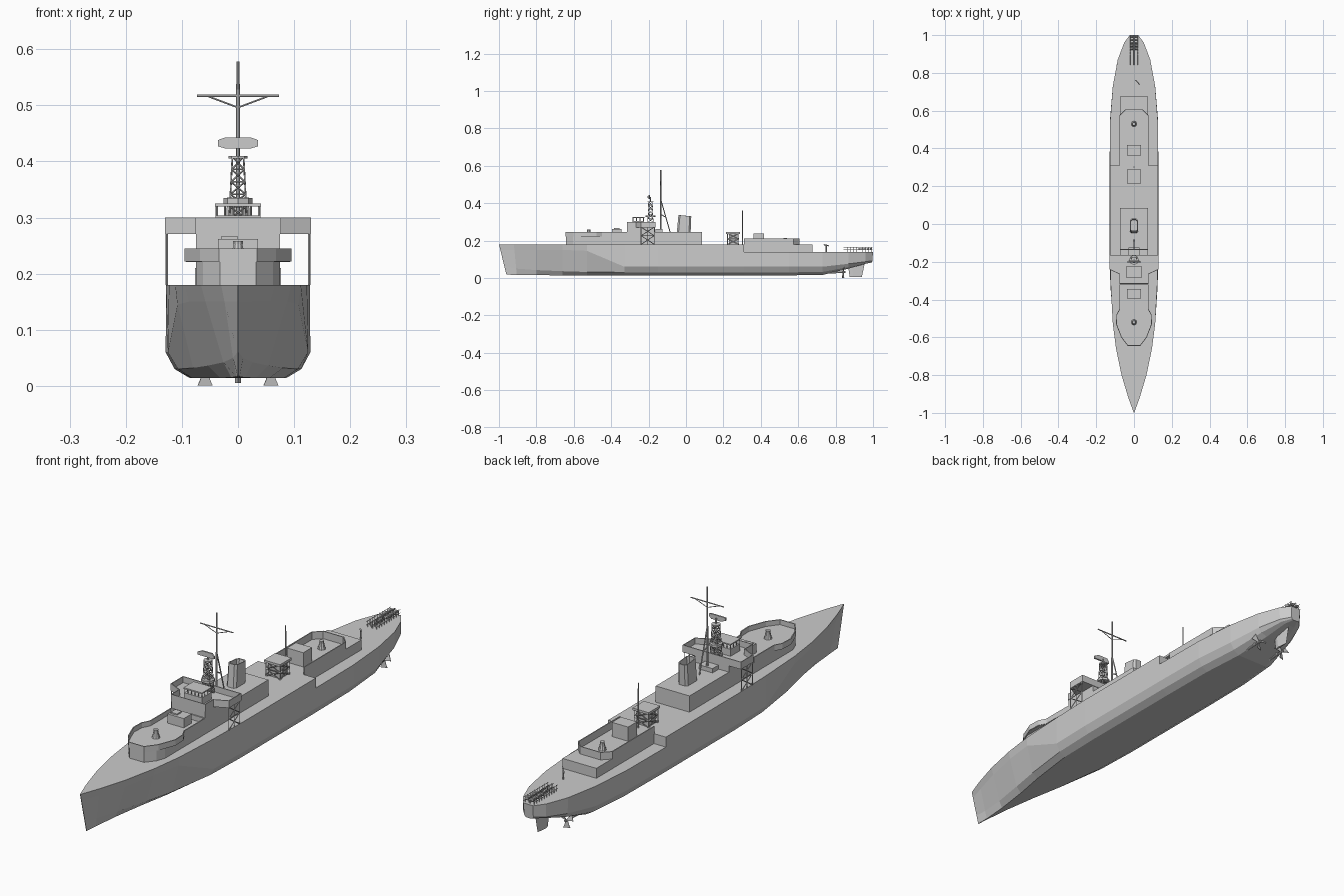
import bpy, bmesh, math
from mathutils import Vector

if "Cube" in bpy.data.objects:
    bpy.data.objects.remove(bpy.data.objects["Cube"])


def finish(name, bm):
    bmesh.ops.recalc_face_normals(bm, faces=bm.faces)
    me = bpy.data.meshes.new(name)
    bm.to_mesh(me)
    bm.free()
    ob = bpy.data.objects.new(name, me)
    bpy.context.collection.objects.link(ob)
    return ob


def loft(name, rings, caps=True):
    bm = bmesh.new()
    rs = [[bm.verts.new(p) for p in r] for r in rings]
    n = len(rs[0])
    for a, b in zip(rs, rs[1:]):
        for i in range(n):
            j = (i + 1) % n
            bm.faces.new((a[i], a[j], b[j], b[i]))
    if caps:
        bm.faces.new(rs[0])
        bm.faces.new(rs[-1])
    bmesh.ops.remove_doubles(bm, verts=bm.verts, dist=1e-5)
    return finish(name, bm)


def prism(name, outline, z0, z1):
    return loft(name, [[(x, y, z) for x, y in outline] for z in (z0, z1)])


def box(name, hx, y0, y1, z0, z1, cx=0):
    return prism(name, [(cx - hx, y0), (cx + hx, y0), (cx + hx, y1), (cx - hx, y1)], z0, z1)


def wall(name, path, z0, z1, closed=False, t=0.004):
    """Thin upright plating following a plan path."""
    bm = bmesh.new()
    lo = [bm.verts.new((x, y, z0)) for x, y in path]
    hi = [bm.verts.new((x, y, z1)) for x, y in path]
    for i in range(len(path) if closed else len(path) - 1):
        j = (i + 1) % len(path)
        bm.faces.new((lo[i], lo[j], hi[j], hi[i]))
    ob = finish(name, bm)
    m = ob.modifiers.new("plating", 'SOLIDIFY')
    m.thickness, m.offset = t, 0
    return ob


def rods(name, segs, r, r2=None, sides=6):
    """Cylinders or cones along a list of point pairs, in one object."""
    bm = bmesh.new()
    for a, b in segs:
        a, b = Vector(a), Vector(b)
        d = b - a
        g = bmesh.ops.create_cone(bm, cap_ends=True, segments=sides, radius1=r,
                                  radius2=r if r2 is None else r2, depth=d.length)
        q = d.to_track_quat('Z', 'Y')
        for v in g['verts']:
            v.co = q @ v.co + (a + b) / 2
    return finish(name, bm)


def truss(a0, a1, b0, b1, bays):
    """Cross-braced panel between the edges a0-a1 and b0-b1."""
    a0, a1, b0, b1 = map(Vector, (a0, a1, b0, b1))
    segs = [(a0, a1), (b0, b1)]
    for i in range(bays):
        s, t = i / bays, (i + 1) / bays
        p, q, u, v = a0.lerp(a1, s), a0.lerp(a1, t), b0.lerp(b1, s), b0.lerp(b1, t)
        segs += [(p, v), (u, q), (q, v)]
    return segs


def tower(hx0, hx1, yc, hy0, hy1, z0, z1, bays):
    c = [(-1, -1), (1, -1), (1, 1), (-1, 1)]
    lo = [(sx * hx0, yc + sy * hy0, z0) for sx, sy in c]
    hi = [(sx * hx1, yc + sy * hy1, z1) for sx, sy in c]
    return [s for i in range(4)
            for s in truss(lo[i], hi[i], lo[(i + 1) % 4], hi[(i + 1) % 4], bays)]


def both(half):
    """Mirror a half plan outline across x = 0."""
    return [(-x, y) for x, y in half] + [(x, y) for x, y in reversed(half)]


# Hull: y, deck z, then half-width and z of knuckle, bilge and bottom
stations = [
    (-1.0, .18, .001, .001, .15, .001, .06, .001, .018),
    (-.92, .18, .030, .024, .15, .009, .050, .003, .016),
    (-.80, .18, .066, .058, .15, .026, .042, .012, .015),
    (-.66, .18, .095, .088, .15, .054, .036, .032, .014),
    (-.53, .18, .112, .108, .145, .080, .032, .056, .014),
    (-.33, .18, .123, .125, .06, .107, .030, .082, .014),
    (-.15, .18, .128, .129, .06, .113, .030, .086, .014),
    (.31, .18, .128, .129, .06, .113, .030, .086, .014),
    (.31, .14, .128, .129, .06, .113, .030, .086, .014),
    (.55, .14, .126, .127, .06, .110, .030, .084, .014),
    (.73, .14, .112, .112, .06, .096, .032, .070, .016),
    (.87, .14, .086, .084, .076, .070, .058, .042, .050),
    (.96, .14, .052, .050, .087, .040, .080, .024, .076),
    (1.0, .14, .022, .020, .092, .016, .086, .010, .083)]
rings = []
for y, dz, dw, kw, kz, bw, bz, fw, fz in stations:
    rake = .04 if y == -1 else (.015 if y == -.92 else (-.01 if y == 1 else 0))
    half = [(dw, dz), (kw, kz), (bw, bz), (fw, fz)]
    ring = half + [(-x, z) for x, z in reversed(half)]
    rings.append([(x, y + rake * (dz - z) / (dz - .016), z) for x, z in ring])
loft("hull", rings)

# Rudder, shafts and propellers
loft("rudder", [[(x, y, z) for x, y in ((0, y0), (.005, y0 + .02), (0, y1), (-.005, y0 + .02))]
                for z, y0, y1 in ((.005, .875, .94), (.075, .865, .955))])
for s, side in ((-1, "left"), (1, "right")):
    c = Vector((s * .059, .84, .032))
    rods(side + "_shaft", [((s * .059, .70, .025), c + Vector((0, .012, 0))),
                           ((s * .05, .81, .065), (s * .059, .81, .03))], .0045)
    rots = [math.radians(a) for a in (-90, 30, 150)]
    bm = bmesh.new()
    for a in rots:
        u, v = Vector((math.cos(a), 0, math.sin(a))), Vector((-math.sin(a), .35, math.cos(a)))
        bm.faces.new([bm.verts.new(c + u * r + v * w) for r, w in
                      ((.004, -.004), (.022, -.009), (.031, -.013), (.031, .013), (.022, .009), (.004, .004))])
    prop = finish(side + "_propeller", bm)
    prop.modifiers.new("thickness", 'SOLIDIFY').thickness = .002

# Forward house with flared gun platform
box("main_deckhouse", .075, -.32, .085, .18, .245)
prism("forward_house", both([(.075, -.32), (.075, -.57), (.062, -.605), (.032, -.642)]), .18, .224)
tub = [(.075, -.32), (.075, -.45), (.091, -.48), (.093, -.53), (.066, -.60), (.033, -.643)]
prism("gun_platform", both(tub), .221, .225)
wall("gun_platform_bulwark", tub + [(-x, y) for x, y in reversed(tub)], .222, .245)
box("forward_locker", .036, -.395, -.345, .225, .262)
box("locker_hatch", .014, -.385, -.355, .262, .267, cx=-.015)
for name, y, z in (("forward", -.52, .225), ("aft", .53, .18)):
    rods(name + "_gun_pedestal", [((0, y, z), (0, y, z + .028))], .015, .008, 10)
    rods(name + "_gun_cap", [((0, y, z + .028), (0, y, z + .033))], .009, sides=10)

# Bridge with wings and their lattice supports
half = [(.075, -.165), (.128, -.165), (.128, -.24), (.075, -.265), (.075, -.315)]
box("bridge_house", .075, -.315, -.165, .245, .275)
prism("bridge_floor", both(half), .271, .276)
wall("bridge_bulwark", both(half), .271, .300, True)
for s, side in ((-1, "left"), (1, "right")):
    x = s * .127
    rods(side + "_wing_support", truss((x, -.24, .18), (x, -.24, .272), (x, -.17, .18), (x, -.17, .272), 2)
         + [((x, -.205, .18), (x, -.205, .272))], .002, sides=4)

# Wheelhouse with a glazed band under its roof
box("wheelhouse", .040, -.285, -.225, .275, .304)
box("wheelhouse_roof", .041, -.287, -.223, .320, .325)
posts = [((x, y, .304), (x, y, .32)) for x in (-.038, -.023, -.008, .008, .023, .038) for y in (-.283, -.227)]
posts += [((x, y, .304), (x, y, .32)) for x in (-.038, .038) for y in (-.265, -.246)]
rods("wheelhouse_window_posts", posts, .002, sides=4)

# Radar tower and antenna
rods("radar_tower", tower(.017, .010, -.19, .015, .010, .275, .408, 6), .0015, sides=4)
rods("radar_tower_collar", [((0, -.19, .325), (0, -.19, .335))], .026, sides=8)
rods("radar_tower_top", [((0, -.19, .405), (0, -.19, .410))], .017, sides=8)
rods("radar_pivot", [((0, -.19, .408), (0, -.19, .432))], .003)
dish = [(-.036, .427), (-.022, .423), (.022, .423), (.036, .427),
        (.036, .438), (.022, .443), (-.022, .443), (-.036, .438)]
loft("radar_antenna", [[(x, -.19 + o - 9 * x * x, z) for x, z in dish] for o in (-.003, .003)])

# Pole mast, yard and stay
rods("mast", [((0, -.135, .245), (0, -.135, .578))], .004, .003, 8)
rods("mast_stay", [((0, -.135, .42), (0, -.085, .245)), ((0, -.135, .34), (0, -.108, .325))], .0025)
rods("yard", [((-.073, -.135, .517), (.073, -.135, .517))], .0025)
rods("yard_braces", [((s * .053, -.135, .516), (0, -.135, .496)) for s in (-1, 1)], .0015)
box("mast_locker", .03, -.163, -.125, .245, .262)

# Funnel, hollow at the top
def funnel_ring(yc, z, k, slope=0):
    pts = [(.014, -.040), (.023, -.030), (.023, .030), (.014, .040)]
    pts = pts + [(-x, y) for x, y in reversed(pts)]
    return [(x * k, yc + y * k, z - slope * y) for x, y in pts]


loft("funnel", [funnel_ring(-.012, .245, .92), funnel_ring(-.006, .333, .86, .08),
                funnel_ring(-.006, .333, .74, .08), funnel_ring(-.008, .305, .72)])

# Midships lattice platform, and pole
box("platform_core", .026, .23, .275, .18, .236)
box("platform_top", .036, .215, .288, .236, .245)
rods("platform_lattice", tower(.032, .032, .252, .030, .030, .18, .238, 2), .002, sides=4)
rods("aft_pole", [((0, .302, .18), (0, .302, .36))], .003, .002)

# Aft deckhouse with bulwark and lockers
box("aft_deckhouse", .075, .30, .675, .14, .18)
aft = [(.075, .31), (.075, .575), (.045, .605)]
wall("aft_bulwark", aft + [(-x, y) for x, y in reversed(aft)], .18, .21)
box("aft_locker", .036, .362, .418, .18, .237)

# Davit on the quarterdeck
rods("davit", [((.02, .75, .14), (.02, .75, .178)), ((.008, .762, .172), (.03, .738, .178))], .003)

# Stern racks of drums
for s, side in ((-1, "left"), (1, "right")):
    cx = s * .0115
    ys = [.85 + .0155 * i for i in range(10)]
    rails = [((cx + e, .842, z), (cx + e, .998, z)) for e in (-.009, .009) for z in (.150, .163)]
    rails += [((cx + e, y, .14), (cx + e, y, .166)) for e in (-.009, .009) for y in ys]
    rods(side + "_rack_frame", rails, .0012, sides=4)
    rods(side + "_rack_drums", [((cx - .007, y, .156), (cx + .007, y, .156)) for y in ys[5:]], .006, sides=8)
